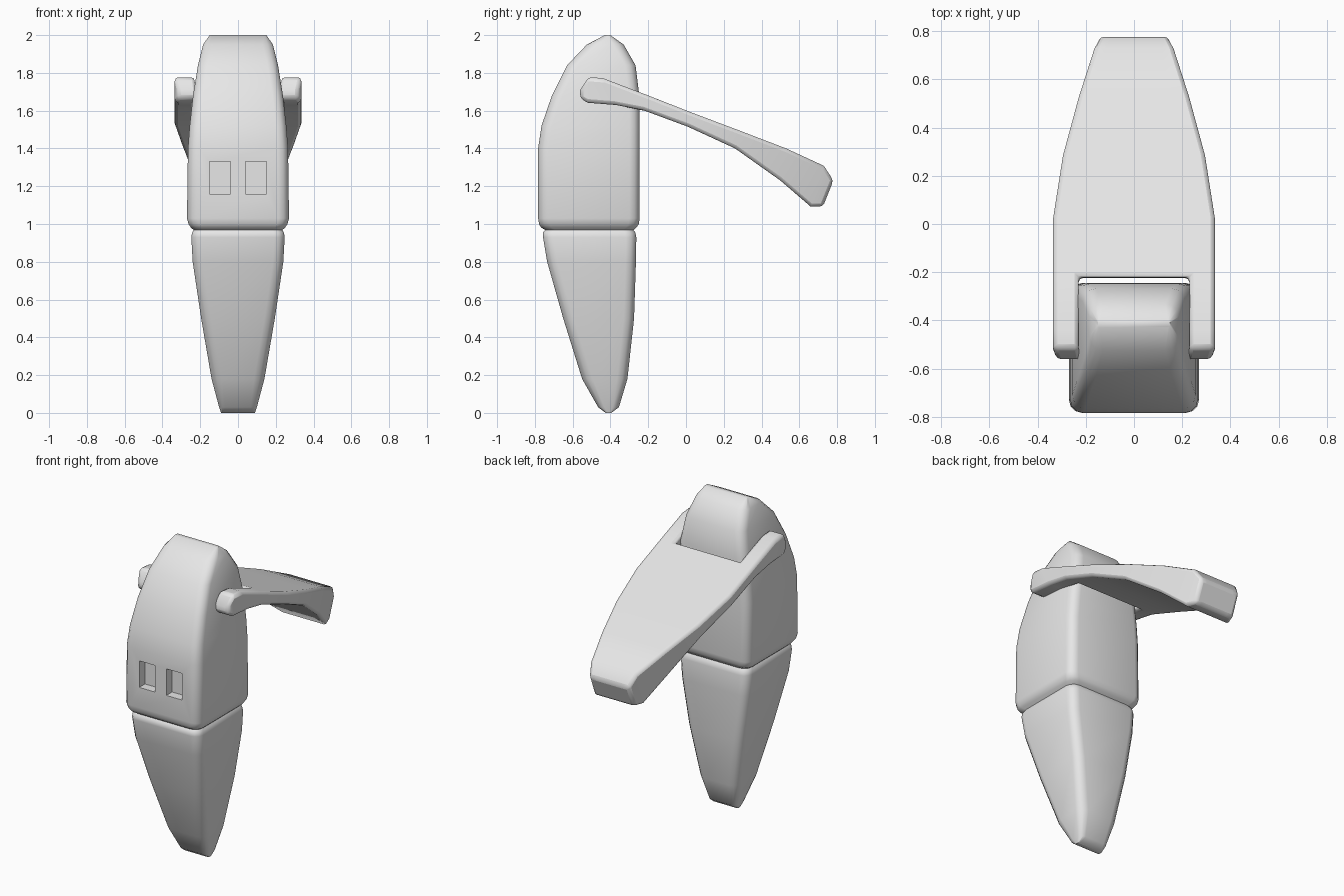
import bpy, bmesh, math

if "Cube" in bpy.data.objects:
    bpy.data.objects.remove(bpy.data.objects["Cube"])

grey = bpy.data.materials.new("light_grey")
grey.diffuse_color = (0.8, 0.8, 0.8, 1)
grey.use_nodes = True
grey.node_tree.nodes["Principled BSDF"].inputs["Base Color"].default_value = grey.diffuse_color


def make_object(name, bm, angle):
    bmesh.ops.recalc_face_normals(bm, faces=bm.faces)
    mesh = bpy.data.meshes.new(name)
    bm.to_mesh(mesh)
    bm.free()
    mesh.materials.append(grey)
    ob = bpy.data.objects.new(name, mesh)
    bpy.context.collection.objects.link(ob)
    bpy.ops.object.select_all(action='DESELECT')
    bpy.context.view_layer.objects.active = ob
    ob.select_set(True)
    if angle:
        bpy.ops.object.shade_smooth_by_angle(angle=math.radians(angle))
    return ob


def rounded_ring(bm, z, half, y0, y1, steps=3):
    """Rounded rectangle at height z."""
    r = min(0.055, (y1 - y0) * 0.3)
    cy, hy = (y0 + y1) / 2, (y1 - y0) / 2
    ring = []
    for k, (sx, sy) in enumerate([(1, 1), (-1, 1), (-1, -1), (1, -1)]):
        for s in range(steps + 1):
            a = math.pi / 2 * (k + s / steps)
            ring.append(bm.verts.new((sx * (half - r) + r * math.cos(a),
                                      cy + sy * (hy - r) + r * math.sin(a), z)))
    return ring


# Body: z, half width, front y, back y
sections = [
    (0.0, 0.09, -0.425, -0.395), (0.03, 0.10, -0.465, -0.355),
    (0.18, 0.14, -0.55, -0.31), (0.5, 0.195, -0.65, -0.275),
    (0.8, 0.24, -0.735, -0.265), (0.93, 0.247, -0.757, -0.263),
    (0.955, 0.243, -0.757, -0.268), (0.968, 0.235, -0.745, -0.278),
    (0.982, 0.25, -0.768, -0.262), (1.0, 0.262, -0.778, -0.25),
    (1.03, 0.27, -0.783, -0.245), (1.4, 0.265, -0.783, -0.245),
    (1.52, 0.256, -0.765, -0.245), (1.68, 0.238, -0.71, -0.247),
    (1.84, 0.212, -0.63, -0.267), (1.95, 0.185, -0.525, -0.33),
    (2.0, 0.15, -0.43, -0.40)]
bm = bmesh.new()
rings = [rounded_ring(bm, *s) for s in sections]
for a, b in zip(rings, rings[1:]):
    for i in range(len(a)):
        j = (i + 1) % len(a)
        bm.faces.new((a[i], a[j], b[j], b[i]))
bm.faces.new(rings[0])
bm.faces.new(rings[-1])
body = make_object("body", bm, 0)

# Two square sockets cut in the front
bm = bmesh.new()
for sx in (-1, 1):
    cube = bmesh.ops.create_cube(bm, size=1)["verts"]
    bmesh.ops.scale(bm, vec=(0.11, 0.2, 0.17), verts=cube)
    bmesh.ops.translate(bm, vec=(sx * 0.096, -0.825, 1.245), verts=cube)
cutter = make_object("socket_cutter", bm, 0)
cutter.hide_render = True
cut = body.modifiers.new("sockets", 'BOOLEAN')
cut.operation, cut.object, cut.solver = 'DIFFERENCE', cutter, 'EXACT'
bpy.ops.object.select_all(action='DESELECT')
bpy.context.view_layer.objects.active = body
body.select_set(True)
bpy.ops.object.modifier_apply(modifier=cut.name)
bpy.data.objects.remove(cutter)
bpy.ops.object.shade_smooth_by_angle(angle=math.radians(50))

# Forked arm: top y, top z, bottom y, bottom z; the first cells form the prongs
stations = [
    (-0.56, 1.71, -0.56, 1.665), (-0.515, 1.778, -0.52, 1.642),
    (-0.44, 1.772, -0.37, 1.63), (-0.22, 1.688, -0.225, 1.602),
    (0.03, 1.59, 0.01, 1.515), (0.29, 1.492, 0.26, 1.40),
    (0.53, 1.40, 0.50, 1.23), (0.73, 1.308, 0.66, 1.092),
    (0.78, 1.23, 0.725, 1.092)]
PRONG_CELLS = 3
outline = [(-0.56, 0.32), (-0.52, 0.335), (0.04, 0.335), (0.3, 0.29),
           (0.72, 0.17), (0.78, 0.14)]


def outer(y):
    for (ya, wa), (yb, wb) in zip(outline, outline[1:]):
        if y <= yb:
            return wa + (wb - wa) * (y - ya) / (yb - ya)
    return outline[-1][1]


bm = bmesh.new()
grid = []
for ty, tz, by, bz in stations:
    w = outer((ty + by) / 2 if ty < 0.6 else ty)
    xs = (-w, -w * 0.685, w * 0.685, w)
    grid.append(([bm.verts.new((x, ty, tz)) for x in xs],
                 [bm.verts.new((x, by, bz)) for x in xs]))


def solid(i, j):
    return 0 <= i < len(grid) - 1 and 0 <= j < 3 and not (j == 1 and i < PRONG_CELLS)


for i in range(len(grid) - 1):
    for j in range(3):
        if not solid(i, j):
            continue
        for side in (0, 1):
            bm.faces.new((grid[i][side][j], grid[i][side][j + 1],
                          grid[i + 1][side][j + 1], grid[i + 1][side][j]))
        walls = [((i - 1, j), (i, j), (i, j + 1)), ((i + 1, j), (i + 1, j), (i + 1, j + 1)),
                 ((i, j - 1), (i, j), (i + 1, j)), ((i, j + 1), (i, j + 1), (i + 1, j + 1))]
        for near, p, q in walls:
            if not solid(*near):
                bm.faces.new((grid[p[0]][0][p[1]], grid[q[0]][0][q[1]],
                              grid[q[0]][1][q[1]], grid[p[0]][1][p[1]]))
arm = make_object("forked_arm", bm, 50)
bevel = arm.modifiers.new("soft_edges", 'BEVEL')
bevel.width, bevel.segments = 0.018, 2
bevel.limit_method, bevel.angle_limit = 'ANGLE', math.radians(50)
